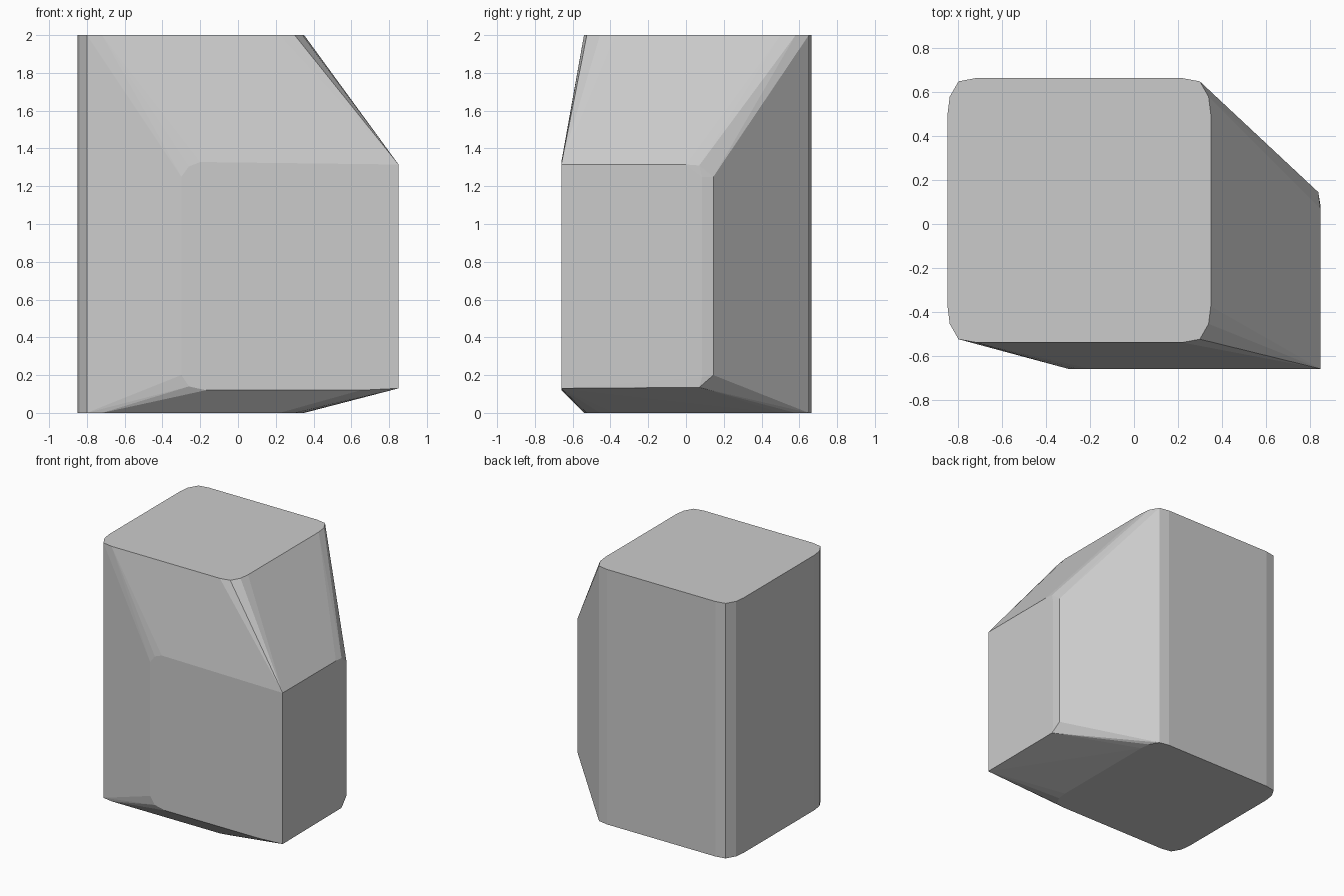
import bpy, bmesh

if "Cube" in bpy.data.objects:
    bpy.data.objects.remove(bpy.data.objects["Cube"])

# Tall post: rounded rectangle outline, quarter corner as offsets from the sharp corner
X0, X1, Y0, Y1, H = -0.85, 0.35, -0.54, 0.665, 2.0
corner = [(0, 0.165), (0.01, 0.085), (0.05, 0.015), (0.13, 0)]
points = []
for dx, dy in corner:
    for x in (X0 + dx, X1 - dx):
        for y in (Y0 + dy, Y1 - dy):
            points += [(x, y, 0), (x, y, H)]

# Front bulge: front face outline with softened left corners
F = -0.66
points += [(x, F, z) for x, z in [
    (-0.30, 0.20), (-0.26, 0.14), (-0.17, 0.12), (0.65, 0.12), (0.85, 0.13),
    (0.85, 1.315), (-0.20, 1.328), (-0.26, 1.305), (-0.30, 1.25)]]

# Right side of the bulge: softened rear edge
points += [(0.85, 0.085, 0.19), (0.85, 0.085, 1.25),
           (0.849, 0.07, 0.135), (0.849, 0.07, 1.31), (0.85, 0.0, 1.315),
           (0.84, 0.145, 0.20), (0.84, 0.145, 1.25)]

# Skin both shapes with one convex hull
bm = bmesh.new()
for p in points:
    bm.verts.new(p)
bmesh.ops.convex_hull(bm, input=bm.verts[:])
loose = [v for v in bm.verts if not v.link_faces]
bmesh.ops.delete(bm, geom=loose, context='VERTS')
bmesh.ops.dissolve_limit(bm, angle_limit=0.01, verts=bm.verts[:], edges=bm.edges[:])
bmesh.ops.recalc_face_normals(bm, faces=bm.faces[:])

mesh = bpy.data.meshes.new("faceted_block")
bm.to_mesh(mesh)
bm.free()
bpy.context.collection.objects.link(bpy.data.objects.new("faceted_block", mesh))
